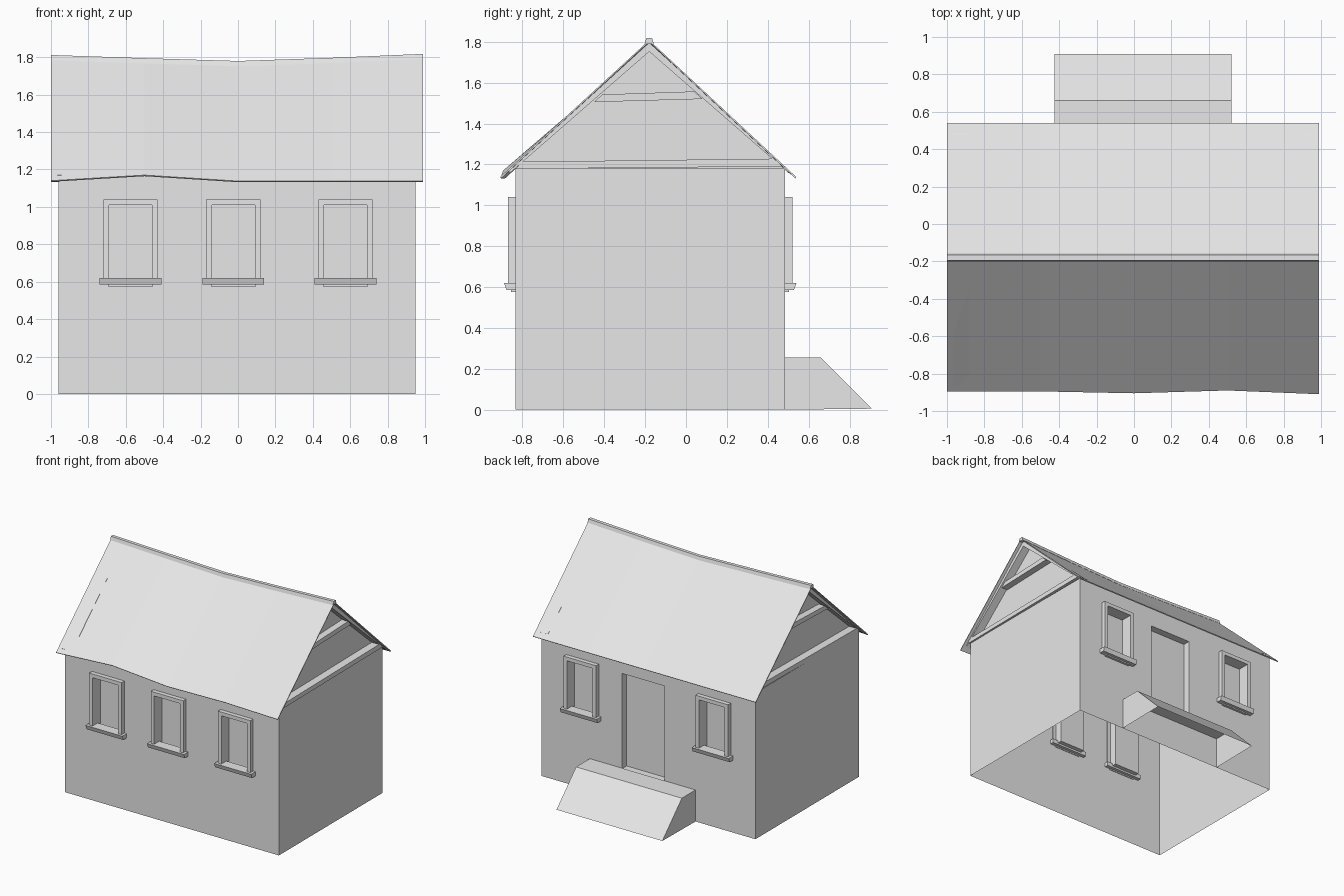
import bpy, bmesh

cube = bpy.data.objects.get("Cube")
if cube:
    bpy.data.objects.remove(cube, do_unlink=True)

plaster = bpy.data.materials.new("light_grey")
plaster.use_nodes = True
GREY = (0.8, 0.8, 0.8, 1)
plaster.diffuse_color = GREY
plaster.node_tree.nodes["Principled BSDF"].inputs["Base Color"].default_value = GREY


def finish(name, bm):
    bmesh.ops.recalc_face_normals(bm, faces=bm.faces)
    mesh = bpy.data.meshes.new(name)
    bm.to_mesh(mesh)
    bm.free()
    mesh.materials.append(plaster)
    obj = bpy.data.objects.new(name, mesh)
    bpy.context.collection.objects.link(obj)
    return obj


def prism(name, profile, x0, x1, open_bottom=False):
    """Extrude a (y, z) profile along x."""
    bm = bmesh.new()
    a = [bm.verts.new((x0, y, z)) for y, z in profile]
    b = [bm.verts.new((x1, y, z)) for y, z in profile]
    bm.faces.new(a)
    bm.faces.new(b[::-1])
    n = len(profile)
    for i in range(n):
        j = (i + 1) % n
        if not (open_bottom and i == n - 1):
            bm.faces.new((a[i], a[j], b[j], b[i]))
    return finish(name, bm)


def box(name, x0, x1, y0, y1, z0, z1):
    return prism(name, [(y0, z0), (y0, z1), (y1, z1), (y1, z0)], x0, x1)


LEFT, RIGHT, FRONT, BACK, TOP = 0.95, -0.96, -0.835, 0.485, 1.18
RIDGE_Y = -0.18
walls = box("walls", RIGHT, LEFT, FRONT, BACK, 0, TOP)


def recess(x0, x1, y0, y1, z0, z1):
    """Cut a pocket into the walls."""
    cutter = box("cutter", x0, x1, y0, y1, z0, z1)
    cutter.hide_render = True
    mod = walls.modifiers.new("pocket", "BOOLEAN")
    mod.operation = "DIFFERENCE"
    mod.solver = "EXACT"
    mod.object = cutter
    bpy.context.view_layer.objects.active = walls
    bpy.ops.object.modifier_apply(modifier=mod.name)
    bpy.data.objects.remove(cutter, do_unlink=True)


def window(name, x, wall_y, out):
    """Pocket, surround and sloped sill; out is the outward y direction."""
    def depth(a, b):
        return sorted((wall_y + out * a, wall_y + out * b))
    recess(x - 0.115, x + 0.115, *depth(-0.065, 0.1), 0.6, 1.01)
    front = depth(-0.005, 0.035)
    for side in (-1, 1):
        edges = sorted((x + side * 0.115, x + side * 0.145))
        box(name + "_jamb", *edges, *front, 0.61, 1.04)
    box(name + "_lintel", x - 0.115, x + 0.115, *front, 1.01, 1.04)
    sill = [(-0.03, 0.585), (-0.03, 0.62), (0.055, 0.62), (0.043, 0.585)]
    prism(name + "_sill", [(wall_y + out * d, z) for d, z in sill], x - 0.165, x + 0.165)
    box(name + "_apron", x - 0.12, x + 0.12, *depth(-0.005, 0.02), 0.575, 0.59)


# Windows and doorway
for cx in (-0.575, -0.025, 0.575):
    window("front_window", cx, FRONT, -1)
for cx in (-0.595, 0.585):
    window("back_window", cx, BACK, 1)
recess(-0.147, 0.232, BACK - 0.06, BACK + 0.1, 0.25, 1.02)

# The house is hollow and has no floor
bm = bmesh.new()
bm.from_mesh(walls.data)
floor = [f for f in bm.faces if f.normal.z < -0.9 and f.calc_center_median().z < 0.01]
bmesh.ops.delete(bm, geom=floor, context="FACES")
bm.to_mesh(walls.data)
bm.free()

# Hollow entrance platform with sloped front
prism("entrance_ramp", [(BACK, 0), (BACK, 0.255), (0.66, 0.255), (0.91, 0.005)],
      -0.425, 0.52, open_bottom=True)

# Recessed gable panel
prism("gable_panel", [(FRONT, TOP), (RIDGE_Y, 1.765), (BACK, TOP)], -0.9, 0.9)

# Gable timbers, repeated at both ends
for side in (-1, 1):
    x0, x1 = side * 0.88, side * 0.965
    for name, foot in (("front_rafter", -0.865), ("back_rafter", 0.505)):
        prism(name, [(foot, 1.155), (foot, 1.17), (RIDGE_Y, 1.796), (RIDGE_Y, 1.752)], x0, x1)
    prism("tie_beam", [(FRONT, 1.178), (-0.80, 1.213), (0.43, 1.228), (BACK, 1.19)], x0, x1)
    prism("collar_beam", [(-0.45, 1.505), (-0.41, 1.542), (0.04, 1.557), (0.08, 1.52)],
          side * 0.88, side * 0.955)

# Sagging roof sheets: x, ridge height, front eave y and z
SECTIONS = [(-1, 1.802, -0.895, 1.14), (-0.5, 1.785, -0.895, 1.17), (0, 1.77, -0.905, 1.138),
            (0.5, 1.787, -0.89, 1.138), (0.99, 1.808, -0.91, 1.138)]
bm = bmesh.new()
rows = [[bm.verts.new(p) for p in ((x, ey, ez), (x, RIDGE_Y, rz), (x, 0.54, 1.138))]
        for x, rz, ey, ez in SECTIONS]
for r, s in zip(rows, rows[1:]):
    for k in range(2):
        bm.faces.new((r[k], s[k], s[k + 1], r[k + 1]))
roof = finish("roof", bm)
sheet = roof.modifiers.new("sheet", "SOLIDIFY")
sheet.thickness = 0.008
sheet.offset = -1 if roof.data.polygons[0].normal.z > 0 else 1

# Ridge cap following the sag
bm = bmesh.new()
rings = [[bm.verts.new((x, RIDGE_Y + dy, rz + dz)) for dy, dz in
          ((-0.022, -0.018), (-0.014, 0.01), (0.014, 0.01), (0.022, -0.018))]
         for x, rz, ey, ez in SECTIONS]
for r, s in zip(rings, rings[1:]):
    for k in range(4):
        m = (k + 1) % 4
        bm.faces.new((r[k], s[k], s[m], r[m]))
bm.faces.new(rings[0])
bm.faces.new(rings[-1])
finish("ridge_cap", bm)
